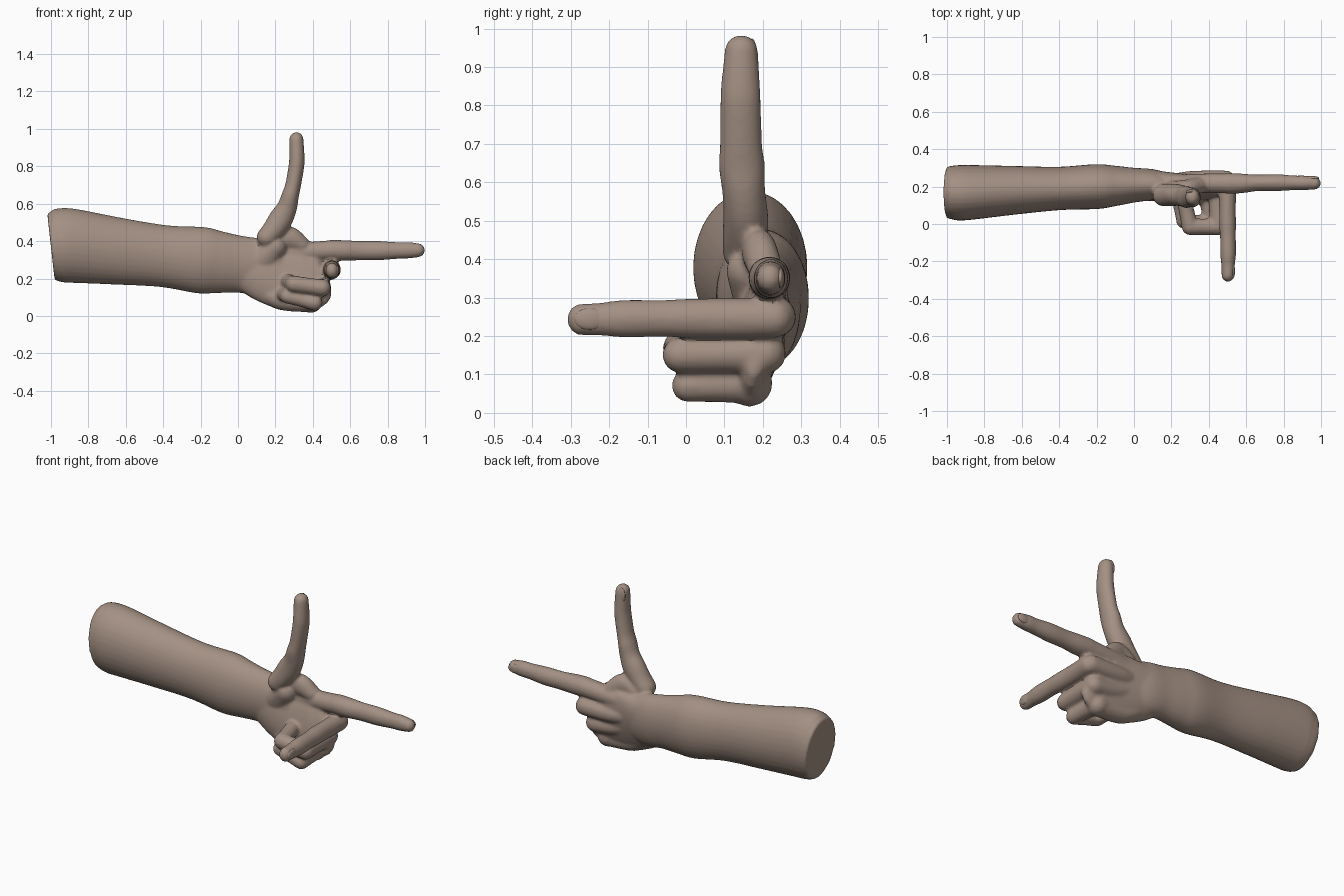
import bpy, bmesh, math
from mathutils import Vector

if "Cube" in bpy.data.objects:
    bpy.data.objects.remove(bpy.data.objects["Cube"])

skin = bpy.data.materials.new("skin")
skin.diffuse_color = (0.37, 0.28, 0.23, 1)
skin.use_nodes = True
skin.node_tree.nodes["Principled BSDF"].inputs["Base Color"].default_value = skin.diffuse_color
parts = []


def catmull(a, b, c, d, t):
    return 0.5 * (2*b + (c - a)*t + (2*a - 5*b + 4*c - d)*t*t + (3*b - a - 3*c + d)*t**3)


def tube(name, pts, up=(0, 0, 1), flat_start=False, sides=32, steps=6):
    """Loft ellipses (x, y, z, half width, half height) along a smooth path with domed ends."""
    p = [pts[0]] + list(pts) + [pts[-1]]
    rows = []
    for i in range(1, len(p) - 2):
        for s in range(steps):
            rows.append([catmull(p[i-1][k], p[i][k], p[i+1][k], p[i+2][k], s/steps) for k in range(5)])
    rows.append(list(pts[-1]))
    up = Vector(up)
    rings = []
    for i, r in enumerate(rows):
        t = (Vector(rows[min(i+1, len(rows)-1)][:3]) - Vector(rows[max(i-1, 0)][:3])).normalized()
        rings.append((Vector(r[:3]), t, r[3], r[4]))

    def dome(ring, sign):
        c, t, a, b = ring
        return [(c + t*sign*min(a, b)*math.sin(q), t, a*math.cos(q), b*math.cos(q))
                for q in (0.3, 0.6, 0.9, 1.2, 1.45)]
    start = [] if flat_start else dome(rings[0], -1)[::-1]
    rings = start + rings + dome(rings[-1], 1)

    bm = bmesh.new()
    loops = []
    for c, t, a, b in rings:
        side = t.cross(up).normalized()
        u = side.cross(t)
        loops.append([bm.verts.new(c + side*a*math.cos(2*math.pi*k/sides) + u*b*math.sin(2*math.pi*k/sides))
                      for k in range(sides)])
    for l0, l1 in zip(loops, loops[1:]):
        for k in range(sides):
            bm.faces.new((l0[k], l0[(k+1) % sides], l1[(k+1) % sides], l1[k]))
    bm.faces.new(loops[0])
    bm.faces.new(loops[-1])
    bmesh.ops.recalc_face_normals(bm, faces=bm.faces)
    me = bpy.data.meshes.new(name)
    bm.to_mesh(me)
    bm.free()
    ob = bpy.data.objects.new(name, me)
    bpy.context.collection.objects.link(ob)
    parts.append(ob)
    return ob


def chain(name, joints, up=(0, 0, 1)):
    """Bent finger: one capsule per bone, joints are (x, y, z, radius)."""
    for a, b in zip(joints, joints[1:]):
        m = [(a[k] + b[k])/2 for k in range(3)] + [(a[3] + b[3])/2 * 0.96]
        tube(name, [(*q, q[3]) for q in (a, m, b)], up)


# forearm and wrist
tube("forearm", [(-1, .168, .37, .138, .178), (-.96, .168, .374, .145, .194), (-.9, .168, .376, .148, .199),
                 (-.65, .18, .347, .131, .18), (-.4, .19, .32, .116, .166), (-.2, .2, .298, .12, .178),
                 (-.1, .204, .287, .108, .166), (0, .208, .277, .093, .153), (.1, .21, .265, .083, .15),
                 (.2, .2, .26, .065, .13)], flat_start=True)
# palm slab, leaning towards the little finger
tube("palm", [(.06, .208, .265, .08, .14), (.15, .2, .235, .075, .165), (.25, .196, .215, .065, .185),
              (.36, .195, .21, .058, .19), (.42, .2, .23, .05, .165)], up=(0, .2, 1))
# metacarpals ending in knuckles
for end in ((.52, .217, .352, .054), (.49, .234, .25, .052), (.445, .207, .155, .053), (.39, .165, .076, .06)):
    x, y, z, r = end
    tube("metacarpal", [(.15, .205, .26 + (z - .21)*.5, .05, .05), (.3, y, z*.85 + .04, r*.94, r*.94), (x, y, z, r, r)])
# heel of the hand and thumb pad
tube("hand_heel", [(.12, .19, .15, .05, .05), (.22, .165, .09, .055, .055), (.36, .165, .075, .055, .055)])
tube("thumb_pad", [(.13, .185, .29, .06, .08), (.2, .165, .37, .06, .06)], up=(1, 0, 0))
# web between thumb and index finger
tube("thumb_web", [(.2, .19, .4, .04, .04), (.27, .19, .42, .045, .06), (.34, .205, .38, .045, .045)])
# index finger
tube("index_finger", [(.5, .217, .352, .055, .055), (.57, .217, .35, .053, .055), (.66, .22, .349, .044, .051),
                      (.76, .221, .349, .045, .051), (.86, .22, .35, .039, .044), (.91, .22, .351, .039, .044),
                      (.965, .218, .351, .034, .037)])
# middle finger pointing forward
tube("middle_finger", [(.5, .23, .247, .05, .052), (.5, .1, .246, .044, .052), (.5, 0, .246, .045, .051),
                       (.502, -.06, .246, .042, .048), (.503, -.16, .245, .042, .049), (.503, -.22, .244, .036, .043),
                       (.502, -.275, .243, .034, .041)])
# curled fingers
chain("ring_finger", [(.445, .205, .153, .052), (.45, -.015, .15, .046), (.3, -.015, .17, .045), (.27, .12, .183, .041)])
chain("little_finger", [(.395, .165, .075, .052), (.41, .005, .07, .042), (.265, .015, .105, .039), (.24, .12, .118, .036)])
# thumb
tube("thumb", [(.155, .155, .42, .06, .055), (.19, .155, .46, .06, .06), (.23, .155, .52, .058, .064),
               (.262, .15, .58, .056, .054), (.28, .145, .645, .06, .046), (.295, .143, .7, .055, .042),
               (.312, .142, .8, .053, .042), (.315, .142, .85, .051, .041), (.312, .144, .945, .043, .038)], up=(1, 0, 0))

# merge everything into one continuous skin
bpy.ops.object.select_all(action='DESELECT')
for ob in parts:
    ob.select_set(True)
bpy.context.view_layer.objects.active = parts[0]
bpy.ops.object.join()
hand = bpy.context.object
hand.name = "pointing_hand"
mod = hand.modifiers.new("merge", 'REMESH')
mod.mode = 'VOXEL'
mod.voxel_size = 0.0085
sm = hand.modifiers.new("soften", 'SMOOTH')
sm.factor, sm.iterations = 0.5, 6
for m in ("merge", "soften"):
    bpy.ops.object.modifier_apply(modifier=m)
hand.data.materials.clear()
hand.data.materials.append(skin)
bpy.ops.object.shade_smooth_by_angle(angle=math.radians(40))

# fingernails, slightly proud of the fingertips
for name, loc, size in (("index_nail", (.95, .245, .351), (.04, .012, .026)),
                        ("middle_nail", (.528, -.25, .244), (.012, .042, .028)),
                        ("thumb_nail", (.303, .172, .93), (.026, .012, .044))):
    bpy.ops.mesh.primitive_uv_sphere_add(segments=24, ring_count=12, radius=1, location=loc)
    nail = bpy.context.object
    nail.name = name
    nail.scale = size
    nail.data.materials.append(skin)
    bpy.ops.object.shade_smooth()
